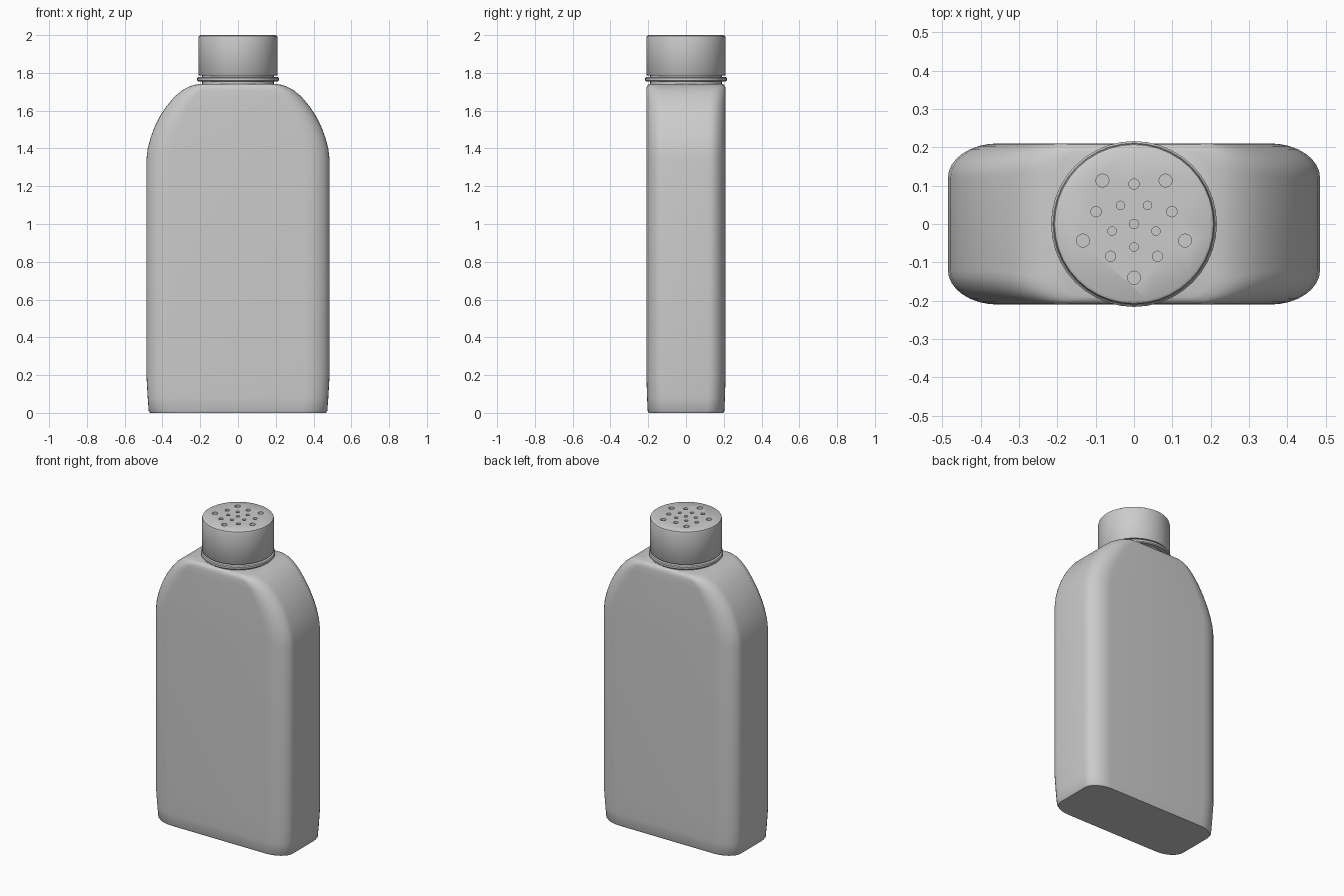
import bpy, bmesh, math
from math import sin, cos, pi

if "Cube" in bpy.data.objects:
    bpy.data.objects.remove(bpy.data.objects["Cube"])


def make_object(name, bm, angle=40):
    bmesh.ops.recalc_face_normals(bm, faces=bm.faces)
    mesh = bpy.data.meshes.new(name)
    bm.to_mesh(mesh)
    bm.free()
    ob = bpy.data.objects.new(name, mesh)
    bpy.context.collection.objects.link(ob)
    smooth(ob, angle)
    return ob


def smooth(ob, angle):
    bpy.ops.object.select_all(action='DESELECT')
    ob.select_set(True)
    bpy.context.view_layer.objects.active = ob
    bpy.ops.object.shade_smooth_by_angle(angle=math.radians(angle))


def loft(bm, rings):
    """Skin a stack of closed rings and cap both ends."""
    loops = [[bm.verts.new(p) for p in ring] for ring in rings]
    for a, b in zip(loops, loops[1:]):
        n = len(a)
        for i in range(n):
            bm.faces.new((a[i], a[(i + 1) % n], b[(i + 1) % n], b[i]))
    bm.faces.new(loops[0][::-1])
    bm.faces.new(loops[-1])


def rounded_rect(hx, hy, rx, ry, z, steps=8):
    pts = []
    for q, (sx, sy) in enumerate([(1, 1), (-1, 1), (-1, -1), (1, -1)]):
        for k in range(steps + 1):
            a = (q + k / steps) * pi / 2
            pts.append((sx * (hx - rx) + rx * cos(a), sy * (hy - ry) + ry * sin(a), z))
    return pts


def turned(name, profile, sides=40):
    bm = bmesh.new()
    loft(bm, [[(r * cos(2 * pi * i / sides), r * sin(2 * pi * i / sides), z)
               for i in range(sides)] for r, z in profile])
    return make_object(name, bm)


# Flat bottle body: half width, half depth, corner radii, height
sections = [
    (.465, .198, .13, .09, 0), (.473, .203, .13, .09, .012), (.478, .206, .13, .09, .08),
    (.485, .21, .13, .09, .2), (.485, .21, .13, .09, 1.34), (.478, .21, .13, .09, 1.40),
    (.462, .21, .13, .09, 1.46), (.441, .21, .13, .09, 1.515), (.411, .21, .13, .09, 1.575),
    (.377, .21, .12, .09, 1.625), (.335, .21, .11, .085, 1.675), (.295, .21, .10, .08, 1.708),
    (.262, .208, .09, .07, 1.726), (.235, .203, .08, .065, 1.736), (.20, .192, .08, .06, 1.742),
]
bm = bmesh.new()
loft(bm, [rounded_rect(*s) for s in sections])
make_object("bottle_body", bm, 50)

# Neck and collar ring
turned("neck", [(.19, 1.72), (.19, 1.80)])
turned("collar_ring", [(.18, 1.755), (.211, 1.755), (.216, 1.760), (.216, 1.772),
                       (.211, 1.777), (.18, 1.777)])

# Screw cap with softened rims
cap = turned("shaker_cap", [(.18, 1.785), (.206, 1.785), (.21, 1.79), (.21, 1.985),
                            (.207, 1.995), (.199, 2.0)])

# Sprinkle holes: ring radius, hole radius, start angle
holes = [(0, 0, .012)]
for ring, size, start in [(.06, .011, -90), (.104, .0135, 90), (.14, .017, -90)]:
    for i in range(5):
        a = math.radians(start + 72 * i)
        holes.append((ring * cos(a), ring * sin(a), size))
bm = bmesh.new()
for x, y, r in holes:
    loft(bm, [[(x + r * cos(2 * pi * i / 16), y + r * sin(2 * pi * i / 16), z)
               for i in range(16)] for z in (1.97, 2.03)])
cutter = make_object("hole_cutter", bm)
cutter.hide_render = True
mod = cap.modifiers.new("holes", 'BOOLEAN')
mod.operation = 'DIFFERENCE'
mod.solver = 'EXACT'
mod.object = cutter
bpy.context.view_layer.objects.active = cap
bpy.ops.object.modifier_move_to_index(modifier="holes", index=0)
bpy.ops.object.modifier_apply(modifier="holes")
bpy.data.objects.remove(cutter)
smooth(cap, 40)
